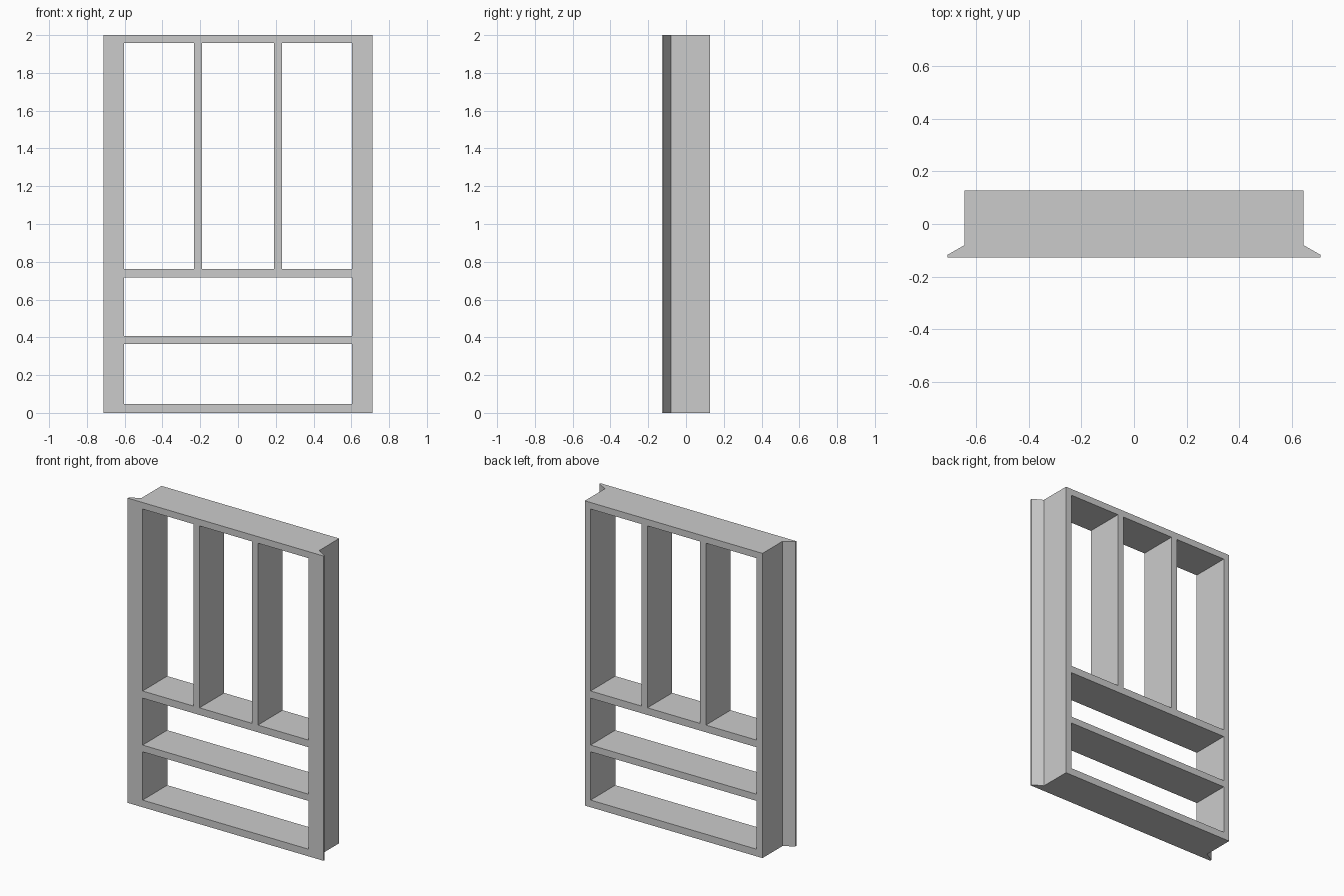
import bpy, bmesh

if "Cube" in bpy.data.objects:
    bpy.data.objects.remove(bpy.data.objects["Cube"])

HALF_DEPTH, HEIGHT = 0.128, 2.0
INNER, MULLION_IN, MULLION_OUT = 0.603, 0.19, 0.234


def new_object(name, bm):
    bmesh.ops.recalc_face_normals(bm, faces=bm.faces)
    mesh = bpy.data.meshes.new(name)
    bm.to_mesh(mesh)
    bm.free()
    obj = bpy.data.objects.new(name, mesh)
    bpy.context.collection.objects.link(obj)
    return obj


def add_prism(bm, outline, z0, z1):
    """Extrude a plan outline from z0 up to z1."""
    face = bm.faces.new([bm.verts.new((x, y, z0)) for x, y in outline])
    top = bmesh.ops.extrude_face_region(bm, geom=[face])["geom"]
    verts = [v for v in top if isinstance(v, bmesh.types.BMVert)]
    bmesh.ops.translate(bm, verts=verts, vec=(0, 0, z1 - z0))


# Frame body: mirrored plan profile with the bevelled front lip on each side
right = [(0.711, -HALF_DEPTH), (0.711, -0.118), (0.645, -0.08), (0.645, HALF_DEPTH)]
bm = bmesh.new()
add_prism(bm, right + [(-x, y) for x, y in reversed(right)], 0, HEIGHT)
frame = new_object("window_frame", bm)

# Openings: two wide lower panes, three tall upper panes (x0, x1, z0, z1)
openings = [
    (-INNER, INNER, 0.047, 0.364),
    (-INNER, INNER, 0.408, 0.716),
    (-INNER, -MULLION_OUT, 0.763, 1.957),
    (-MULLION_IN, MULLION_IN, 0.763, 1.957),
    (MULLION_OUT, INNER, 0.763, 1.957),
]
bm = bmesh.new()
for x0, x1, z0, z1 in openings:
    add_prism(bm, [(x0, -0.3), (x1, -0.3), (x1, 0.3), (x0, 0.3)], z0, z1)
cutter = new_object("opening_cutter", bm)
cutter.hide_render = True

# Cut the openings, leaving one seamless frame
cut = frame.modifiers.new("openings", "BOOLEAN")
cut.operation, cut.solver, cut.object = "DIFFERENCE", "EXACT", cutter
bpy.context.view_layer.objects.active = frame
frame.select_set(True)
bpy.ops.object.modifier_apply(modifier=cut.name)
bpy.data.objects.remove(cutter)
